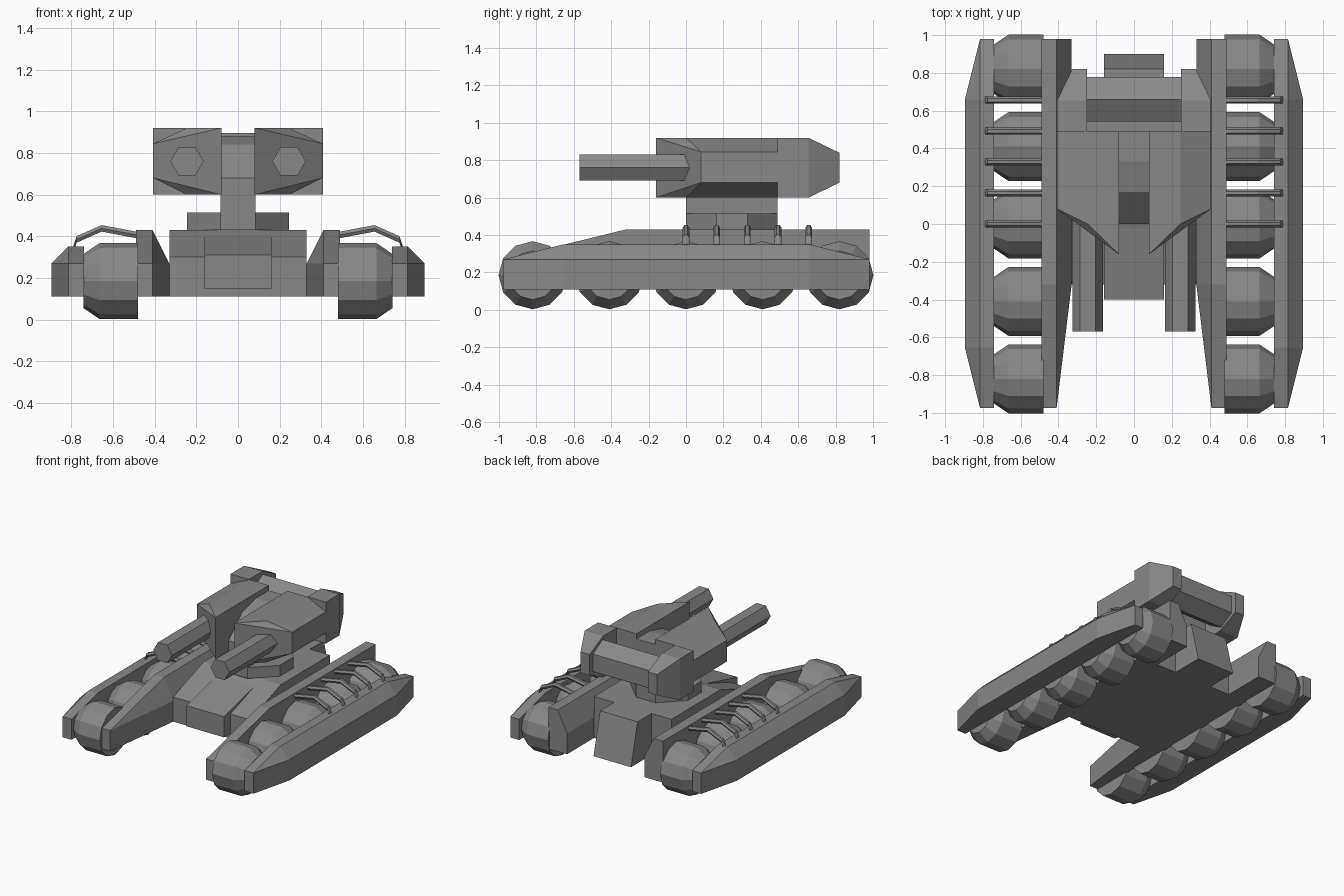
import bpy, bmesh
from math import pi, sin, cos
from mathutils import Vector

cube = bpy.data.objects.get("Cube")
if cube:
    bpy.data.objects.remove(cube)

grey = bpy.data.materials.new("plain grey")
grey.use_nodes = True
grey.diffuse_color = (0.25, 0.25, 0.25, 1)
grey.node_tree.nodes["Principled BSDF"].inputs["Base Color"].default_value = (0.25, 0.25, 0.25, 1)


def finish(name, bm):
    bmesh.ops.recalc_face_normals(bm, faces=bm.faces[:])
    mesh = bpy.data.meshes.new(name)
    bm.to_mesh(mesh)
    bm.free()
    mesh.materials.append(grey)
    obj = bpy.data.objects.new(name, mesh)
    bpy.context.collection.objects.link(obj)
    return obj


def solid(name, points):
    """Convex faceted solid around its corner points."""
    bm = bmesh.new()
    for p in points:
        bm.verts.new(p)
    res = bmesh.ops.convex_hull(bm, input=bm.verts[:])
    junk = {v for v in res["geom_interior"] + res["geom_unused"] if isinstance(v, bmesh.types.BMVert)}
    bmesh.ops.delete(bm, geom=list(junk), context="VERTS")
    bmesh.ops.dissolve_limit(bm, angle_limit=0.02, verts=bm.verts[:], edges=bm.edges[:])
    return finish(name, bm)


def loft(name, rings):
    """Closed tube through rings of equal length, capped at both ends."""
    bm = bmesh.new()
    rows = [[bm.verts.new(p) for p in ring] for ring in rings]
    n = len(rows[0])
    for a, b in zip(rows, rows[1:]):
        for i in range(n):
            bm.faces.new((a[i], a[(i + 1) % n], b[(i + 1) % n], b[i]))
    bm.faces.new(rows[0])
    bm.faces.new(rows[-1])
    return finish(name, bm)


def ring(axis, centre, radius, sides, phase=0.0):
    """Polygon around a centre, square to the x or y axis."""
    pts = []
    for i in range(sides):
        a = phase + 2 * pi * i / sides
        u, v = radius * cos(a), radius * sin(a)
        pts.append(Vector(centre) + Vector((0, u, v) if axis == "x" else (u, 0, v)))
    return pts


def extrude_x(name, profile, half):
    return loft(name, [[(x, y, z) for y, z in profile] for x in (-half, half)])


def section(profile, y, s):
    return [(s * x, y, z) for x, z in profile]


def rect(x0, x1, z0, z1):
    return [(x0, z0), (x1, z0), (x1, z1), (x0, z1)]


# Hull, sloped nose and rear box
extrude_x("hull", [(-0.32, 0.11), (0.65, 0.11), (0.65, 0.43), (0.05, 0.43), (-0.32, 0.30)], 0.33)
extrude_x("hull_nose", [(-0.4, 0.15), (0, 0.15), (0, 0.41), (-0.08, 0.39), (-0.4, 0.31)], 0.16)
extrude_x("rear_box", [(0.6, 0.11), (0.9, 0.11), (0.82, 0.43), (0.6, 0.43)], 0.16)

# Turret ring, central block and rear cross tube
ring_plan = [(sx * x, 0.245 + sy * y) for sx in (-1, 1) for sy in (-1, 1)
             for x, y in ((0.245, 0.083), (0.083, 0.245))]
solid("turret_ring", [(x, y, z) for x, y in ring_plan for z in (0.43, 0.515)])
extrude_x("turret_core", [(0, 0.43), (0.49, 0.43), (0.49, 0.88), (0.33, 0.88),
                          (0.17, 0.84), (0, 0.68)], 0.083)
loft("cross_tube", [ring("x", (x, 0.66, 0.76), 0.135, 6, pi / 2) for x in (-0.27, 0.27)])

inner_section = [(0.33, 0.11), (0.49, 0.11), (0.49, 0.43), (0.41, 0.43), (0.33, 0.27)]
outer_section = [(0.74, 0.11), (0.895, 0.11), (0.895, 0.27), (0.815, 0.35), (0.74, 0.35)]

for side, s in (("left", 1), ("right", -1)):
    # Gun pod, its rear housing and barrel
    solid(side + "_gun_pod",
          section(rect(0.08, 0.08, 0.6, 0.92), -0.16, s)
          + section(rect(0.245, 0.245, 0.6, 0.92), 0, s)
          + section(rect(0.407, 0.407, 0.68, 0.845), 0.08, s)
          + section([(0.08, 0.6), (0.245, 0.6), (0.407, 0.68),
                     (0.407, 0.845), (0.245, 0.92), (0.08, 0.92)], 0.49, s))
    solid(side + "_pod_housing",
          section(rect(0.25, 0.407, 0.6, 0.92), 0.49, s)
          + section(rect(0.25, 0.407, 0.6, 0.92), 0.655, s)
          + section(rect(0.25, 0.327, 0.68, 0.84), 0.82, s))
    loft(side + "_barrel", [ring("y", (s * 0.245, y, 0.76), 0.08, 6) for y in (-0.57, 0.1)])

    # Track armour
    solid(side + "_inner_armour",
          section(rect(0.41, 0.49, 0.11, 0.27), -0.975, s)
          + section(inner_section, -0.32, s) + section(inner_section, 0.98, s))
    ends = rect(0.74, 0.815, 0.11, 0.27)
    solid(side + "_outer_armour",
          section(ends, -0.975, s) + section(outer_section, -0.655, s)
          + section(outer_section, 0.66, s) + section(ends, 0.98, s))

    # Wheels with a tapered outer face
    for i in range(5):
        y = -0.82 + 0.41 * i
        loft(f"{side}_wheel_{i + 1}",
             [ring("x", (s * x, y, 0.185), r, 12)
              for x, r in ((0.48, 0.182), (0.665, 0.182), (0.742, 0.13))])

    # Bent bars over the wheels
    for i in range(5):
        y = 0.164 * i
        path = ((0.48, 0.405), (0.655, 0.438), (0.775, 0.385), (0.79, 0.34))
        loft(f"{side}_guard_bar_{i + 1}",
             [ring("x", (s * x, y, z), 0.018, 6) for x, z in path])
